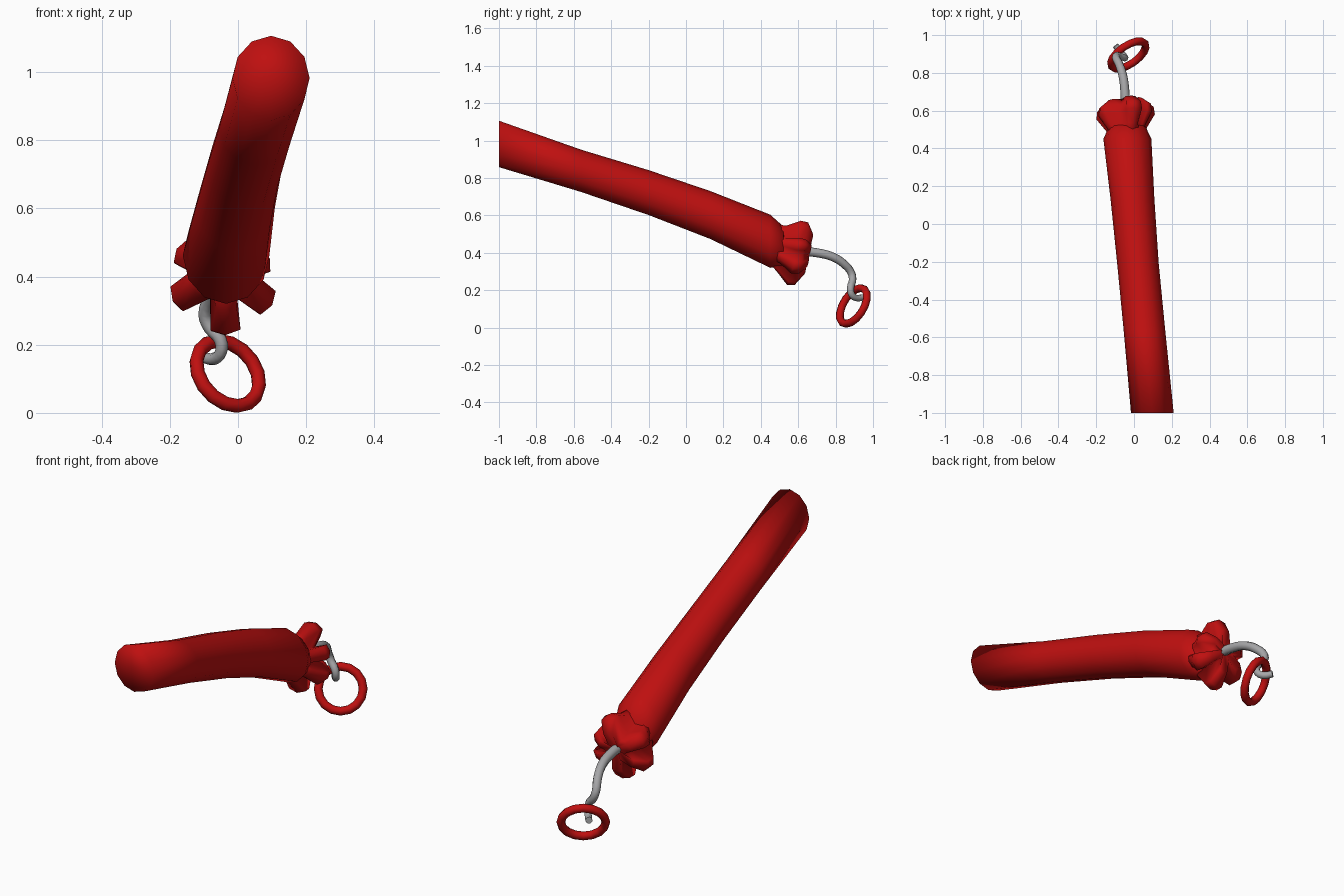
import bpy, bmesh, math
from mathutils import Vector, Matrix

if "Cube" in bpy.data.objects:
    bpy.data.objects.remove(bpy.data.objects["Cube"])


def material(name, rgb):
    m = bpy.data.materials.new(name)
    m.diffuse_color = (*rgb, 1)
    m.use_nodes = True
    m.node_tree.nodes["Principled BSDF"].inputs["Base Color"].default_value = m.diffuse_color
    return m


RED = material("red", (0.52, 0.005, 0.005))
GREY = material("grey metal", (0.38, 0.38, 0.39))


def loft(name, rings, mat, caps):
    """Skin rings of points; caps holds a start and an end centre point."""
    bm = bmesh.new()
    vs = [[bm.verts.new(p) for p in r] for r in rings]
    n = len(vs[0])
    for a, b in zip(vs, vs[1:]):
        for i in range(n):
            j = (i + 1) % n
            bm.faces.new((a[i], a[j], b[j], b[i]))
    for ring, c in zip((vs[0], vs[-1]), caps):
        v = bm.verts.new(c)
        for i in range(n):
            bm.faces.new((ring[i], ring[(i + 1) % n], v))
    bmesh.ops.recalc_face_normals(bm, faces=bm.faces)
    me = bpy.data.meshes.new(name)
    bm.to_mesh(me)
    bm.free()
    me.materials.append(mat)
    for p in me.polygons:
        p.use_smooth = True
    ob = bpy.data.objects.new(name, me)
    bpy.context.collection.objects.link(ob)
    return ob


# Casing: upright 12-sided sections (x, y, z, half width, half height)
sections = [(0.097, -1.0, 0.982, 0.113, 0.124), (0.055, -0.56, 0.838, 0.110, 0.113),
            (0.02, -0.2, 0.722, 0.110, 0.120), (-0.008, 0.13, 0.602, 0.116, 0.128),
            (-0.035, 0.45, 0.462, 0.127, 0.142), (-0.036, 0.52, 0.432, 0.095, 0.110)]
rings = []
for x, y, z, w, h in sections:
    rings.append([(x + w * math.cos(math.radians(30 * i)), y,
                   z + h * math.sin(math.radians(30 * i))) for i in range(12)])
loft("casing", rings, RED, ((0.097, -1.0, 0.982), (-0.036, 0.54, 0.425)))

# Gathered end: six blunt lobes flaring from the neck, dented at the back
lobes = [(20, 0.86), (75, 1.06), (150, 0.95), (207, 1.0), (272, 1.06), (328, 1.0)]
side = Vector((1, 0.1, 0))
up = Vector((0, 0.2, 0.98))


def gather_ring(centre, valley, tip, width):
    pts = []
    for k, (ang, size) in enumerate(lobes):
        nxt = lobes[(k + 1) % len(lobes)][0] + (360 if k == len(lobes) - 1 else 0)
        spokes = [(ang - width, tip * size * 0.95), (ang, tip * size),
                  (ang + width, tip * size * 0.95), ((ang + nxt) / 2, valley)]
        for a, r in spokes:
            a = math.radians(a)
            pts.append(Vector(centre) + side * r * math.cos(a) + up * r * math.sin(a))
    return pts


gather = [gather_ring((-0.036, 0.465, 0.450), 0.095, 0.100, 13),
          gather_ring((-0.038, 0.51, 0.425), 0.085, 0.120, 14),
          gather_ring((-0.042, 0.575, 0.403), 0.080, 0.168, 15),
          gather_ring((-0.044, 0.615, 0.398), 0.068, 0.164, 14),
          gather_ring((-0.046, 0.655, 0.395), 0.045, 0.105, 14)]
loft("gathered_end", gather, RED, ((-0.036, 0.46, 0.452), (-0.046, 0.635, 0.405)))

# Bent wire hook (x, y, z, radius)
path = [(-0.045, 0.61, 0.41, 0.024), (-0.048, 0.70, 0.40, 0.024),
        (-0.058, 0.78, 0.380, 0.023), (-0.078, 0.845, 0.340, 0.022),
        (-0.096, 0.885, 0.290, 0.021), (-0.082, 0.890, 0.250, 0.020),
        (-0.052, 0.880, 0.215, 0.019), (-0.050, 0.885, 0.178, 0.018),
        (-0.072, 0.912, 0.158, 0.018), (-0.098, 0.945, 0.162, 0.017)]
cu = bpy.data.curves.new("wire_hook", "CURVE")
cu.dimensions = "3D"
cu.bevel_depth = 1.0
cu.bevel_resolution = 2
cu.use_fill_caps = True
cu.resolution_u = 3
sp = cu.splines.new("BEZIER")
sp.bezier_points.add(len(path) - 1)
for bp, (x, y, z, r) in zip(sp.bezier_points, path):
    bp.co = (x, y, z)
    bp.radius = r
    bp.handle_left_type = bp.handle_right_type = "AUTO"
cu.materials.append(GREY)
wire = bpy.data.objects.new("wire_hook", cu)
bpy.context.collection.objects.link(wire)
bpy.context.view_layer.objects.active = wire
wire.select_set(True)
bpy.ops.object.convert(target="MESH")
bpy.ops.object.shade_smooth_by_angle(angle=math.radians(60))

# Pull ring hanging on the hook
bpy.ops.mesh.primitive_torus_add(major_radius=0.107, minor_radius=0.021,
                                 major_segments=16, minor_segments=8)
ring = bpy.context.object
ring.name = "pull_ring"
across = Vector((0.82, 0.57, 0)).normalized()
rise = Vector((-0.57 * 0.45, 0.82 * 0.45, 0.893)).normalized()
rot = Matrix((across, rise, across.cross(rise))).transposed().to_4x4()
ring.matrix_world = Matrix.Translation((-0.03, 0.895, 0.116)) @ rot
ring.data.materials.append(RED)
bpy.ops.object.shade_smooth()
